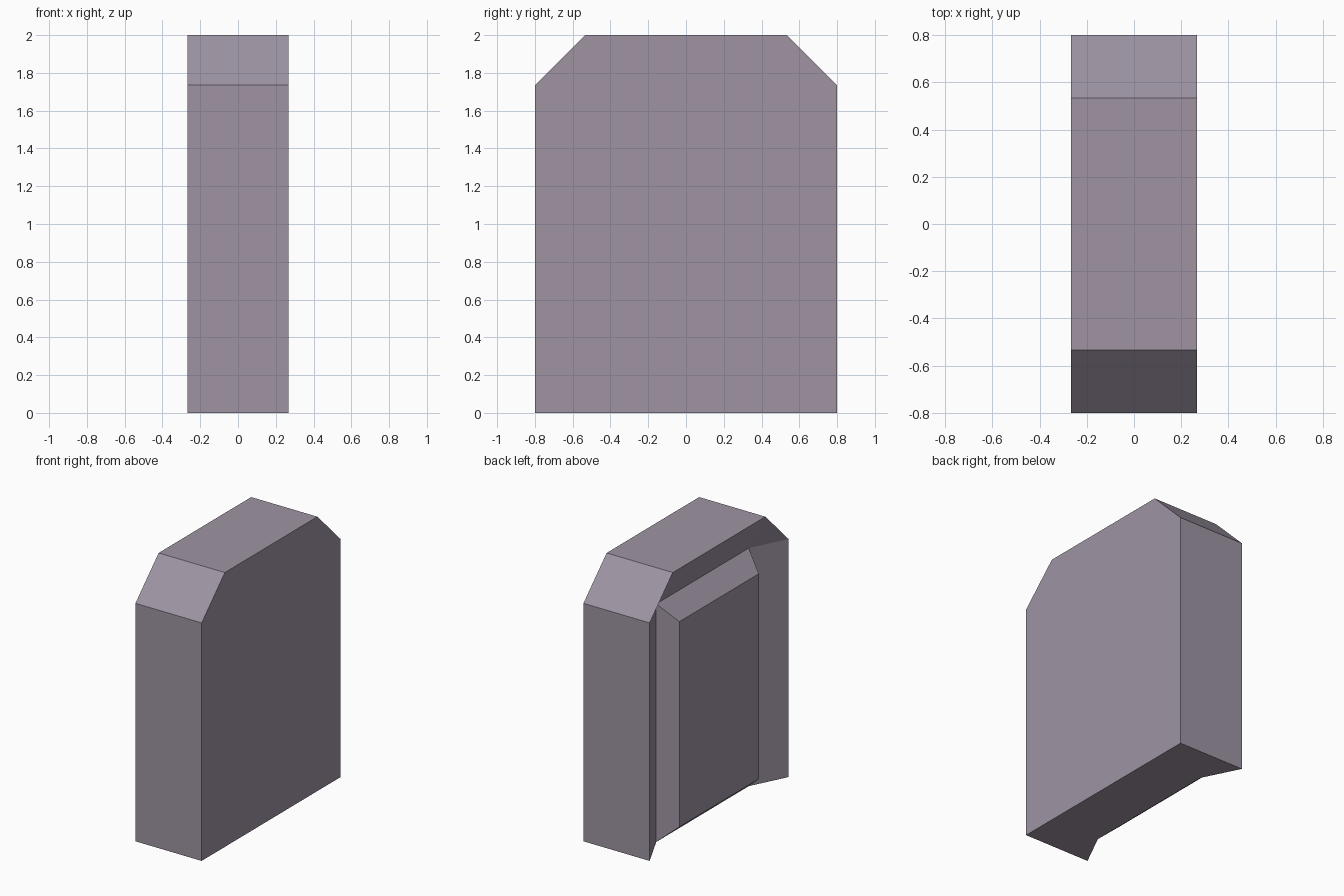
import bpy, bmesh

if "Cube" in bpy.data.objects:
    bpy.data.objects.remove(bpy.data.objects["Cube"])

W, STEP = 0.267, 0.533          # half thickness, half width of the top / recess
ZS, FLOOR = 1.735, -0.133       # shoulder height, depth of the recess floor

mat = bpy.data.materials.new("mauve_grey")
mat.diffuse_color = (0.342, 0.296, 0.365, 1)
mat.use_nodes = True
mat.node_tree.nodes["Principled BSDF"].inputs["Base Color"].default_value = mat.diffuse_color

bm = bmesh.new()


def ring(x, pts):
    return [bm.verts.new((x, y, z)) for y, z in pts]


def rect(y, z0, z1):
    return [(-y, z0), (-y, z1), (y, z1), (y, z0)]


# Outline with chamfered top corners, on the flat side and the hollow side
outline = [(-0.8, 0), (-0.8, ZS), (-STEP, 2), (STEP, 2), (0.8, ZS), (0.8, 0)]
flat = ring(W, outline)
rim = ring(-W, outline)
floor = ring(FLOOR, rect(STEP, 0, ZS))
panel = ring(-W, rect(0.457, 0.117, 1.613))

# Flat side, edge walls and underside
bm.faces.new(flat)
for i in range(5):
    bm.faces.new((flat[i], flat[i + 1], rim[i + 1], rim[i]))
bm.faces.new((flat[5], flat[0], rim[0], floor[0], floor[3], rim[5]))

# Sloped recess walls: sides, corner triangles and top
bm.faces.new((rim[0], rim[1], floor[1], floor[0]))
bm.faces.new((rim[1], rim[2], floor[1]))
bm.faces.new((rim[2], rim[3], floor[2], floor[1]))
bm.faces.new((rim[3], rim[4], floor[2]))
bm.faces.new((rim[4], rim[5], floor[3], floor[2]))

# Raised panel with bevelled sides
for i in range(4):
    j = (i + 1) % 4
    bm.faces.new((floor[i], floor[j], panel[j], panel[i]))
bm.faces.new(panel)

bmesh.ops.recalc_face_normals(bm, faces=bm.faces)
me = bpy.data.meshes.new("panelled_slab")
bm.to_mesh(me)
bm.free()
me.materials.append(mat)
ob = bpy.data.objects.new("panelled_slab", me)
bpy.context.collection.objects.link(ob)
